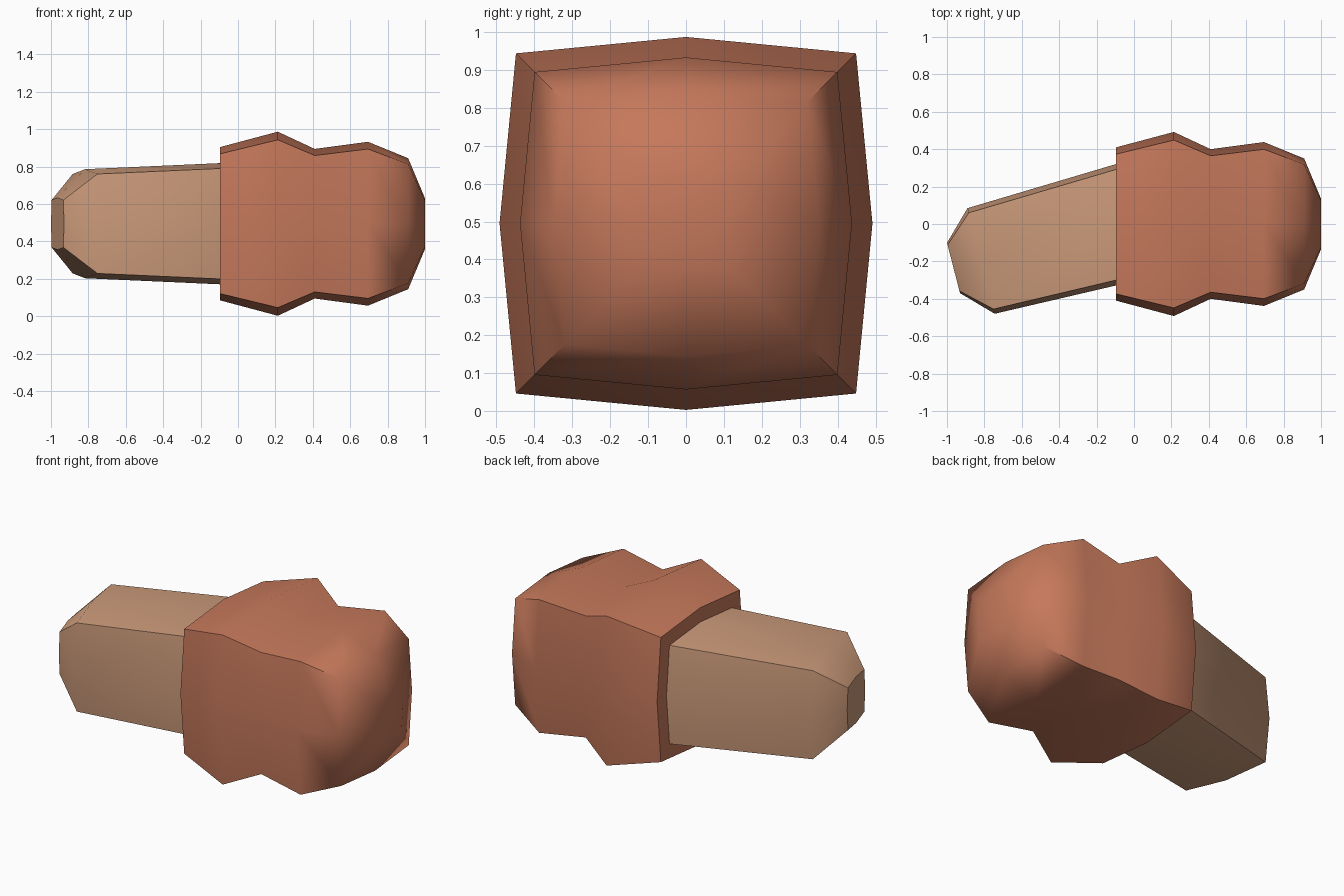
import bpy, bmesh, math
from mathutils import Vector

if "Cube" in bpy.data.objects:
    bpy.data.objects.remove(bpy.data.objects["Cube"])

CZ = 0.495          # height of the long axis
CORNER = 0.912      # corner offset relative to the bulging side middles
SECTION = [(1, 0), (CORNER, CORNER), (0, 1), (-CORNER, CORNER),
           (-1, 0), (-CORNER, -CORNER), (0, -1), (CORNER, -CORNER)]


def material(name, rgb):
    m = bpy.data.materials.new(name)
    m.diffuse_color = (*rgb, 1)
    m.use_nodes = True
    m.node_tree.nodes["Principled BSDF"].inputs["Base Color"].default_value = m.diffuse_color
    return m


def loft(name, rings, mat, smooth):
    """rings: (x, y, half size, x lean per unit of section y)"""
    bm = bmesh.new()
    loops = []
    for x, y, r, lean in rings:
        width = math.sqrt(1 - lean * lean)
        loops.append([bm.verts.new(Vector((x + lean * r * u, y + width * r * u_z[0], CZ + r * u_z[1])))
                      for u, u_z in ((a, (a, b)) for a, b in SECTION)])
    for a, b in zip(loops, loops[1:]):
        for i in range(8):
            j = (i + 1) % 8
            bm.faces.new((a[i], a[j], b[j], b[i]))
    bm.faces.new(loops[0])
    bm.faces.new(loops[-1])
    bmesh.ops.recalc_face_normals(bm, faces=bm.faces)
    me = bpy.data.meshes.new(name)
    bm.to_mesh(me)
    bm.free()
    me.materials.append(mat)
    ob = bpy.data.objects.new(name, me)
    bpy.context.collection.objects.link(ob)
    bpy.ops.object.select_all(action='DESELECT')
    ob.select_set(True)
    bpy.context.view_layer.objects.active = ob
    bpy.ops.object.shade_smooth_by_angle(angle=math.radians(smooth))
    return ob


clay = material("clay red", (0.56, 0.188, 0.104))
tan = material("light tan", (0.60, 0.325, 0.195))

# Ridged sleeve with a rounded end
loft("sleeve", [(-0.095, 0, 0.41, 0), (0.213, 0, 0.492, 0), (0.41, 0, 0.40, 0),
                (0.695, 0, 0.438, 0), (0.91, 0, 0.35, 0), (1.0, 0, 0.135, 0)], clay, 60)

# Bent stub coming out of the sleeve, with slanted end rings
loft("stub", [(-0.05, 0.008, 0.326, 0), (-0.8175, -0.1975, 0.2915, -0.249),
              (-0.965, -0.235, 0.139, -0.249)], tan, 44.5)
